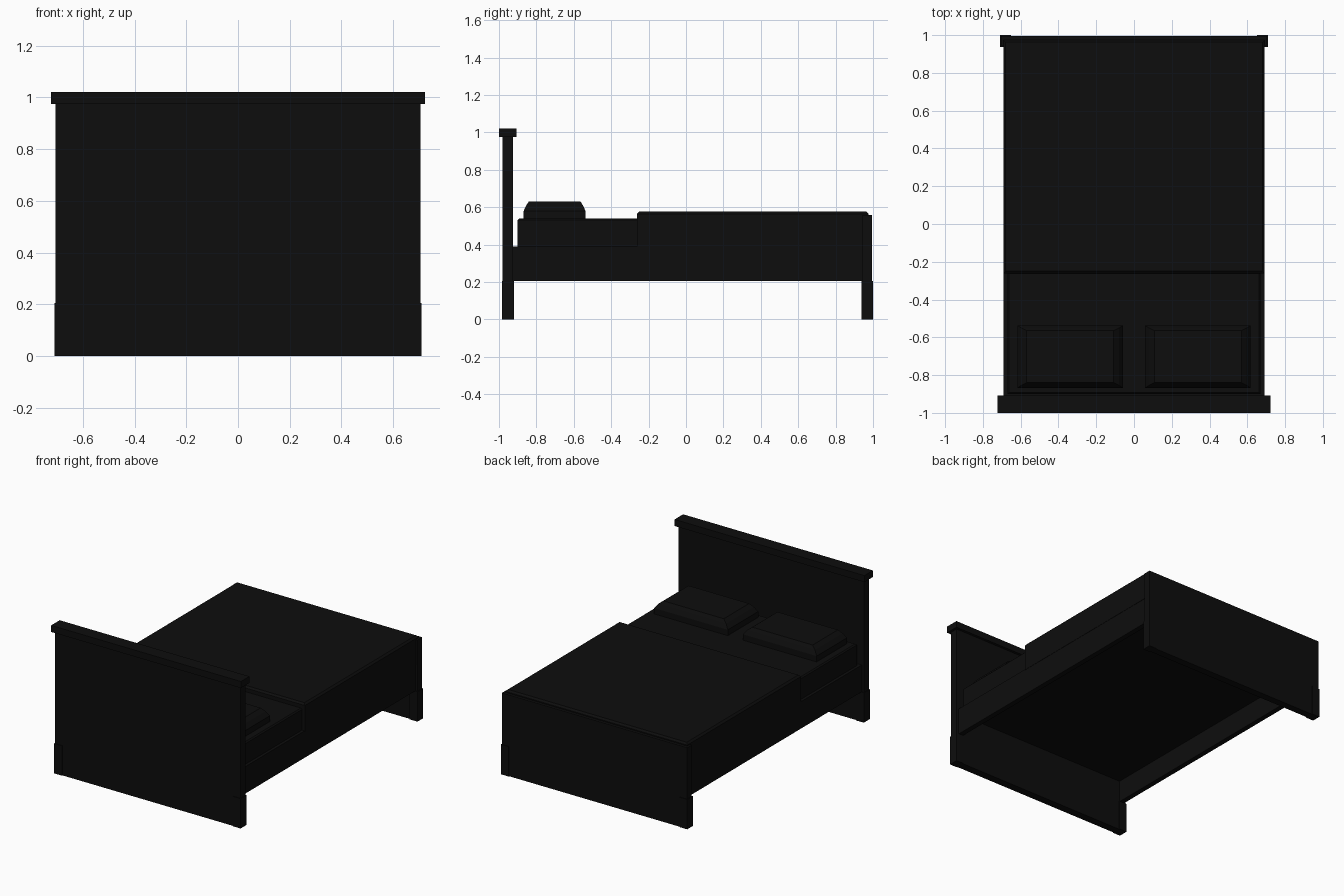
import bpy, bmesh

if "Cube" in bpy.data.objects:
    bpy.data.objects.remove(bpy.data.objects["Cube"])

black = bpy.data.materials.new("near_black")
black.diffuse_color = (0.004, 0.004, 0.004, 1)
black.use_nodes = True
black.node_tree.nodes["Principled BSDF"].inputs["Base Color"].default_value = black.diffuse_color


def finish(name, bm):
    bmesh.ops.recalc_face_normals(bm, faces=bm.faces)
    me = bpy.data.meshes.new(name)
    bm.to_mesh(me)
    bm.free()
    me.materials.append(black)
    ob = bpy.data.objects.new(name, me)
    bpy.context.collection.objects.link(ob)
    return ob


def box(name, x, y, z, bevel=0):
    """Box from (min, max) ranges; bevel chamfers the upper edges only."""
    bm = bmesh.new()
    bmesh.ops.create_cube(bm, size=1)
    for v in bm.verts:
        v.co = [r[0] if c < 0 else r[1] for c, r in zip(v.co, (x, y, z))]
    if bevel:
        top = [e for e in bm.edges if all(v.co.z > z[1] - 1e-4 for v in e.verts)]
        bmesh.ops.bevel(bm, geom=top, offset=bevel, segments=1, affect='EDGES')
    return finish(name, bm)


# Headboard with overhanging cap
box("headboard", (-0.705, 0.705), (-0.98, -0.925), (0, 0.98))
box("headboard_cap", (-0.722, 0.722), (-1.0, -0.907), (0.975, 1.02))

# Footboard
box("footboard", (-0.705, 0.705), (0.945, 0.995), (0, 0.558))

# Side rails and corner feet, mirrored left and right
for side, s in (("left", -1), ("right", 1)):
    def mx(a, b):
        return tuple(sorted((s * a, s * b)))
    box(side + "_rail", mx(0.655, 0.69), (-0.93, 0.95), (0.205, 0.39))
    box(side + "_head_foot", mx(0.65, 0.709), (-0.985, -0.92), (0, 0.205))
    box(side + "_back_foot", mx(0.65, 0.709), (0.938, 1.0), (0, 0.205))

# Slat base, mattress and blanket
box("bed_base", (-0.66, 0.66), (-0.93, 0.95), (0.355, 0.385))
box("mattress", (-0.67, 0.67), (-0.9, 0.94), (0.37, 0.54), 0.008)
box("blanket", (-0.692, 0.692), (-0.262, 0.975), (0.385, 0.577), 0.012)

# Pillows: straight sides with a sloped shoulder
for side, s in (("left", -1), ("right", 1)):
    bm = bmesh.new()
    rings = []
    for z, ix, iy in ((0.535, 0, 0), (0.58, 0, 0), (0.61, 0.022, 0.014), (0.632, 0.05, 0.028)):
        x0, x1, y0, y1 = 0.058 + ix, 0.618 - ix, -0.868 + iy, -0.537 - iy
        rings.append([bm.verts.new((s * x, y, z))
                      for x, y in ((x0, y0), (x1, y0), (x1, y1), (x0, y1))])
    for a, b in zip(rings, rings[1:]):
        for i in range(4):
            j = (i + 1) % 4
            bm.faces.new((a[i], a[j], b[j], b[i]))
    bm.faces.new(rings[0])
    bm.faces.new(rings[-1])
    finish(side + "_pillow", bm)
